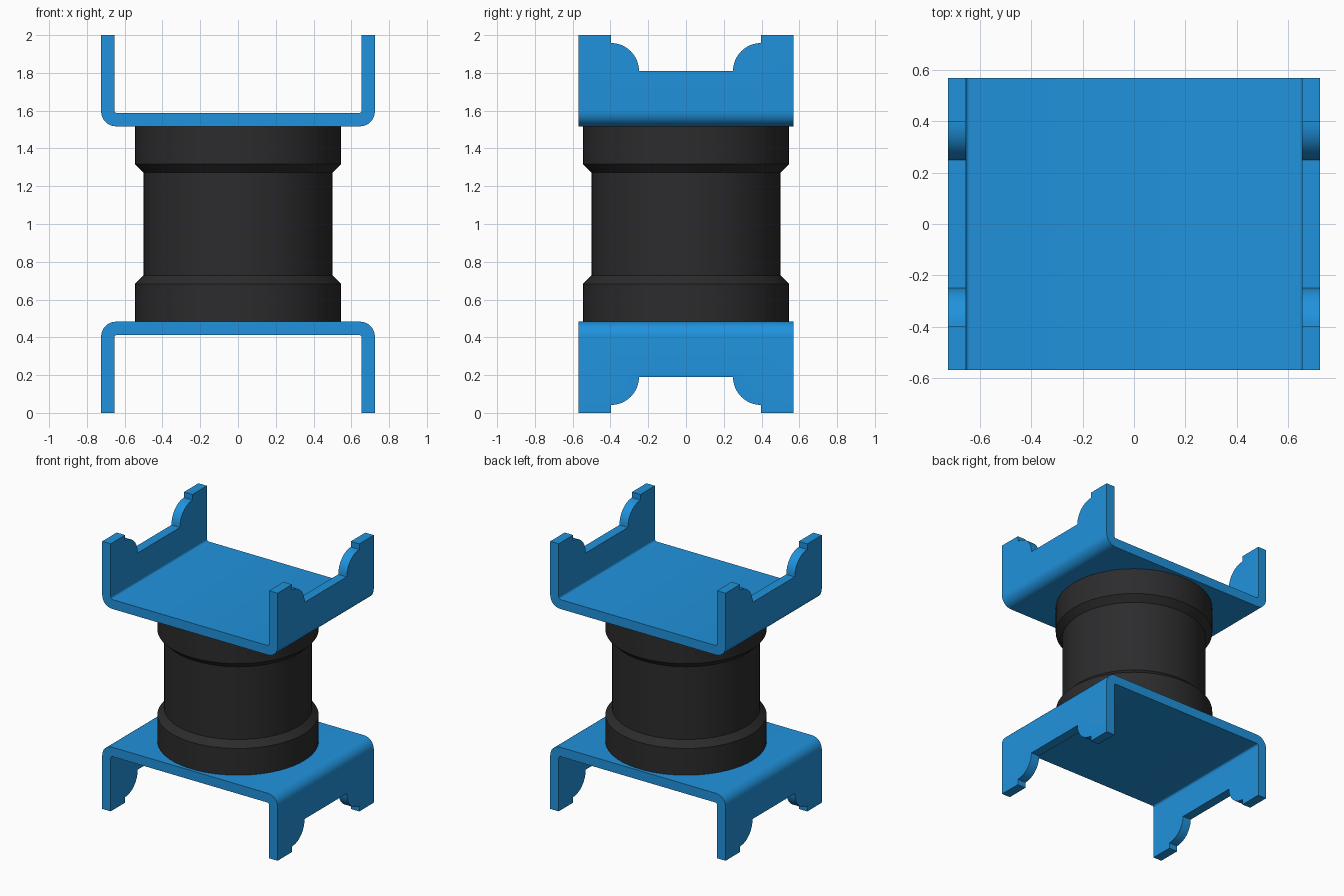
import bpy, bmesh
from math import sin, cos, pi, radians

if "Cube" in bpy.data.objects:
    bpy.data.objects.remove(bpy.data.objects["Cube"])


def material(name, color):
    m = bpy.data.materials.new(name)
    m.diffuse_color = color
    m.use_nodes = True
    m.node_tree.nodes["Principled BSDF"].inputs["Base Color"].default_value = m.diffuse_color
    return m


def arc(cx, cz, r, a0, a1, n):
    return [(cx + r * cos(radians(a0 + (a1 - a0) * i / n)),
             cz + r * sin(radians(a0 + (a1 - a0) * i / n))) for i in range(n + 1)]


def mesh_object(name, bm, mat=None):
    bmesh.ops.recalc_face_normals(bm, faces=bm.faces)
    me = bpy.data.meshes.new(name)
    bm.to_mesh(me)
    bm.free()
    ob = bpy.data.objects.new(name, me)
    bpy.context.collection.objects.link(ob)
    if mat:
        me.materials.append(mat)
    return ob


def prism(name, points, depth, mat=None):
    """Extrude a closed outline of 3D points along a vector."""
    bm = bmesh.new()
    face = bm.faces.new([bm.verts.new(p) for p in points])
    new = bmesh.ops.extrude_face_region(bm, geom=[face])["geom"]
    bmesh.ops.translate(bm, vec=depth,
                        verts=[g for g in new if isinstance(g, bmesh.types.BMVert)])
    return mesh_object(name, bm, mat)


def smooth(ob):
    bpy.ops.object.select_all(action='DESELECT')
    ob.select_set(True)
    bpy.context.view_layer.objects.active = ob
    bpy.ops.object.shade_smooth_by_angle(angle=radians(30))


def mirrored(half):
    return half + [(-x, z) for x, z in reversed(half)]


blue = material("blue_paint", (0.015, 0.29, 0.72, 1))
black = material("black_rubber", (0.025, 0.025, 0.027, 1))

# Folded channel section (x, z), and leg cutout with rounded shoulders (y, z)
W, T, H, D = 0.725, 0.07, 0.483, 0.568
R, r = 0.08, 0.015
channel = mirrored(arc(W - R, H - R, R, 90, 0, 8)[::-1])
right_half = ([(W - T, 0), (W, 0)] + arc(W - R, H - R, R, 0, 90, 8))
inner_right = arc(W - T - r, H - T - r, r, 90, 0, 4)
channel = right_half + [(-x, z) for x, z in reversed(right_half)]
channel += [(-x, z) for x, z in reversed(inner_right)] + inner_right
notch = mirrored([(0.397, -0.1)] + arc(0.397, 0.19, 0.148, 270, 180, 12))


def bracket(name, place):
    ob = prism(name, [(x, -D, place(z)) for x, z in channel], (0, 2 * D, 0), blue)
    cutter = prism(name + "_cutter", [(-1, y, place(z)) for y, z in notch], (2, 0, 0))
    cutter.hide_render = True
    cutter.hide_viewport = True
    mod = ob.modifiers.new("leg_cutout", 'BOOLEAN')
    mod.operation = 'DIFFERENCE'
    mod.solver = 'EXACT'
    mod.object = cutter
    bpy.context.view_layer.objects.active = ob
    bpy.ops.object.modifier_apply(modifier=mod.name)
    bpy.data.objects.remove(cutter)
    smooth(ob)


# Brackets: legs down at the base, legs up at the top
bracket("lower_bracket", lambda z: z)
bracket("upper_bracket", lambda z: 2 - z)

# Rubber mount: turned body with a thicker collar at each end
profile = [(0.546, H), (0.546, 0.683), (0.5, 0.728)]
profile += [(x, 2 - z) for x, z in reversed(profile)]
bm = bmesh.new()
N = 64
rings = [[bm.verts.new((x * cos(2 * pi * i / N), x * sin(2 * pi * i / N), z))
          for i in range(N)] for x, z in profile]
for a, b in zip(rings, rings[1:]):
    for i in range(N):
        j = (i + 1) % N
        bm.faces.new((a[i], a[j], b[j], b[i]))
bm.faces.new(rings[0])
bm.faces.new(rings[-1])
smooth(mesh_object("rubber_mount", bm, black))
